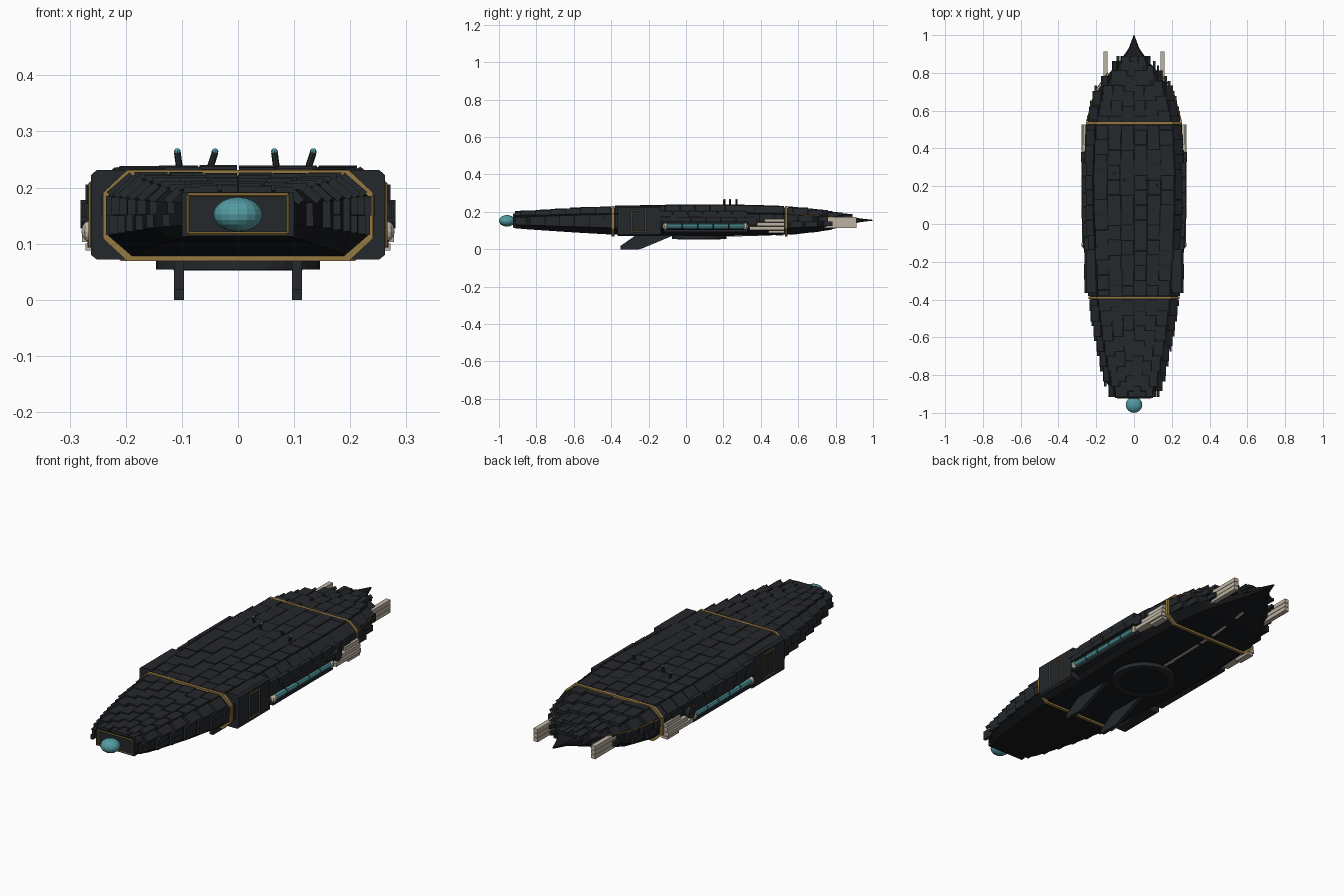
import bpy, bmesh, math, random
from mathutils import Vector

if "Cube" in bpy.data.objects:
    bpy.data.objects.remove(bpy.data.objects["Cube"])

random.seed(4)

def material(name, r, g, b):
    m = bpy.data.materials.new(name)
    m.diffuse_color = (r, g, b, 1)
    m.use_nodes = True
    m.node_tree.nodes["Principled BSDF"].inputs["Base Color"].default_value = m.diffuse_color
    return m

PLATE = material("plate", .018, .021, .025)
HULL = material("hull", .009, .010, .012)
GOLD = material("gold", .30, .19, .05)
TEAL = material("teal", .085, .33, .36)
BONE = material("bone", .50, .45, .36)

def mesh(name, verts, faces, mat):
    me = bpy.data.meshes.new(name)
    me.from_pydata(verts, [], faces)
    bm = bmesh.new()
    bm.from_mesh(me)
    bmesh.ops.recalc_face_normals(bm, faces=bm.faces)
    bm.to_mesh(me)
    bm.free()
    me.materials.append(mat)
    ob = bpy.data.objects.new(name, me)
    bpy.context.collection.objects.link(ob)
    return ob

def loft(name, rings, mat):
    n = len(rings[0])
    verts = [p for r in rings for p in r]
    faces = [(k*n+i, k*n+(i+1) % n, (k+1)*n+(i+1) % n, (k+1)*n+i)
             for k in range(len(rings)-1) for i in range(n)]
    faces += [tuple(range(n)), tuple(range(len(verts)-n, len(verts)))]
    return mesh(name, verts, faces, mat)

def box(name, x0, x1, y0, y1, z0, z1, mat):
    return loft(name, [[(x, y0, z0), (x, y1, z0), (x, y1, z1), (x, y0, z1)] for x in (x0, x1)], mat)

def rod(name, a, b, r, mat, sides=10):
    a, b = Vector(a), Vector(b)
    q = (b-a).to_track_quat('Z', 'Y')
    ring = [q @ Vector((r*math.cos(t*math.tau/sides), r*math.sin(t*math.tau/sides), 0)) for t in range(sides)]
    return loft(name, [[p+e for p in ring] for e in (a, b)], mat)

def ball(name, c, s, mat, seg=16, rings=10):
    bpy.ops.mesh.primitive_uv_sphere_add(segments=seg, ring_count=rings, radius=1, location=c)
    ob = bpy.context.object
    ob.name = name
    ob.scale = s
    ob.data.materials.append(mat)
    return ob

# hull stations: y, half width, top z, bottom z
STATIONS = [(-.92, .10, .192, .113), (-.84, .145, .198, .106), (-.75, .167, .203, .10),
            (-.6, .20, .212, .09), (-.39, .232, .222, .078), (0, .255, .230, .072),
            (.25, .262, .230, .072), (.535, .245, .222, .078), (.7, .20, .204, .092),
            (.8, .13, .187, .112), (.87, .07, .176, .13), (.93, .028, .165, .145), (1, .002, .157, .153)]

def station(y):
    for a, b in zip(STATIONS, STATIONS[1:]):
        if y <= b[0]:
            t = (y-a[0])/(b[0]-a[0])
            return [a[i]+(b[i]-a[i])*t for i in (1, 2, 3)]
    return STATIONS[-1][1:]

def octagon(y, grow=0):
    w, zt, zb = station(y)
    w, zt, zb = w+grow, zt+grow, zb-grow
    cx, cz = w*.18, (zt-zb)*.25
    return [(w, y, zb+cz), (w, y, zt-cz), (w-cx, y, zt), (cx-w, y, zt),
            (-w, y, zt-cz), (-w, y, zb+cz), (cx-w, y, zb), (w-cx, y, zb)]

loft("hull", [octagon(s[0]) for s in STATIONS], HULL)

# overlapping armour shingles, split into zones by the gold bands
verts, faces = [], []

def shingle(y0, y1, edge, u0, u1):
    ym = y0*.45+y1*.55
    ring = octagon(ym)
    a, b = Vector(ring[edge]), Vector(ring[(edge+1) % 8])
    d = (b-a).normalized()
    out = Vector((d.z, 0, -d.x))
    t = random.uniform(.006, .010)
    base = len(verts)
    for y in (y0, y1):
        for u, o in ((u0, -.006), (u1, -.006), (u1, t), (u0, t)):
            p = a.lerp(b, u)+out*o
            verts.append((p.x, y, p.z))
    faces.extend(tuple(base+i for i in f) for f in ((0, 1, 2, 3), (4, 5, 6, 7), (0, 1, 5, 4),
                                                   (1, 2, 6, 5), (2, 3, 7, 6), (3, 0, 4, 7)))

for z0, z1 in ((-.915, -.40), (-.38, .525), (.545, .89)):
    for edge, count in ((0, 2), (1, 1), (2, 6), (3, 1), (4, 2)):
        for c in range(count):
            y = z0 - random.choice((0, .025, .05))
            while y < z1-.01:
                e = min(y+.078, z1)
                s = max(y, z0)
                lower = (edge == 0 and c == 0) or (edge == 4 and c == 1)
                if e-s > .015 and not (lower and -.14 < y < .54):
                    shingle(s, e, edge, c/count+.004, (c+1)/count-.004)
                y += .08
mesh("armour_shingles", verts, faces, PLATE)

# gold bands round the hull
for n, y in (("front", -.39), ("rear", .535)):
    r = octagon(y, .009)
    loft(n+"_gold_band", [[(p[0], y+d, p[2]) for p in r] for d in (-.007, .007)], GOLD)

def frame(name, corners, r):
    for i in range(4):
        rod(name, corners[i], corners[(i+1) % 4], r, GOLD, 4)

# nose: face plate, gold frame, glowing eye
box("nose_plate", -.10, .10, -.921, -.90, .113, .192, PLATE)
frame("nose_frame", [(-.089, -.921, .118), (.089, -.921, .118), (.089, -.921, .187), (-.089, -.921, .187)], .003)
ball("nose_eye", (0, -.957, .152), (.044, .043, .031), TEAL)

# keel disc and keel strips
rod("belly_disc", (0, .07, .054), (0, .07, .08), .146, PLATE, 32)
rod("belly_disc_inset", (0, .07, .052), (0, .07, .06), .115, HULL, 32)
for a, b in ((.22, .46), (.48, .52), (.56, .78)):
    za, zb = station(a)[2], station(b)[2]
    loft("keel_strip", [[(-.006, y, z-.004), (.006, y, z-.004), (.006, y, z+.01), (-.006, y, z+.01)]
                        for y, z in ((a, za), (b, zb))], BONE)

for s in (-1, 1):
    # shoulder block with framed door
    ring = [(.262, .08), (.262, .222), (.252, .231), (.2, .231), (.2, .072), (.252, .072)]
    loft("shoulder_block", [[(s*x, y, z) for x, z in ring] for y in (-.365, -.135)], PLATE)
    frame("door_frame", [(s*.263, -.29, .095), (s*.263, -.215, .095), (s*.263, -.215, .208), (s*.263, -.29, .208)], .003)
    # stepped ledge over the windows
    for i in range(6):
        y = -.13+i*.08
        k = .004*min(i, 2)
        box("side_ledge", s*.23, s*(.27+k), y, y+.078, .146, .172, PLATE)
        box("side_ledge_upper", s*.23, s*(.264+k), y-.02, y+.055, .174, .205, PLATE)
    # window tube with end knobs
    for i in range(5):
        y = -.10+i*.083
        rod("side_window", (s*.262, y, .123), (s*.262, y+.075, .123), .014, TEAL, 8)
    rod("window_core", (s*.262, -.11, .123), (s*.262, .32, .123), .010, PLATE, 8)
    box("window_sill", s*.22, s*.268, -.12, .33, .093, .106, PLATE)
    for y in (-.11, .318):
        ball("window_knob", (s*.264, y, .122), (.016, .016, .019), BONE, 10, 6)
    rod("side_port", (s*.23, .355, .152), (s*.281, .355, .152), .026, PLATE, 14)
    # side rails before the rear band, stern rails behind it
    for j in range(3):
        z = .112+.021*j
        box("side_rail", s*.24, s*(.278-.005*j), .34+.04*j, .527, z-.009, z+.009, BONE)
        box("stern_rail", s*.14, s*.162, .55, .912, z+.0005, z+.0195, BONE)
    box("side_rail_low", s*.24, s*.272, .44, .527, .088, .10, BONE)
    # gold edge line on the stern shoulder
    pts = [octagon(y, .008)[1] for y in (.545, .7, .8)]
    for a, b in zip(pts, pts[1:]):
        rod("stern_gold_line", (s*a[0], a[1], a[2]), (s*b[0], b[1], b[2]), .003, GOLD, 6)
    # landing fin
    prof = [(-.35, 0), (-.35, .018), (-.275, .07), (-.22, .09), (-.06, .085), (-.07, .073), (-.235, .004), (-.25, 0)]
    loft("belly_fin", [[(s*x, y, z) for y, z in prof] for x in (.096, .114)], PLATE)

# roof antennas with lit tips
for x, y, d in ((-.103, .27, -.005), (-.053, .235, .012), (.07, .235, -.005), (.122, .205, .012)):
    rod("antenna", (x, y, .225), (x+d, y, .262), .006, PLATE, 8)
    ball("antenna_tip", (x+d, y, .264), (.006, .006, .006), TEAL, 8, 6)
